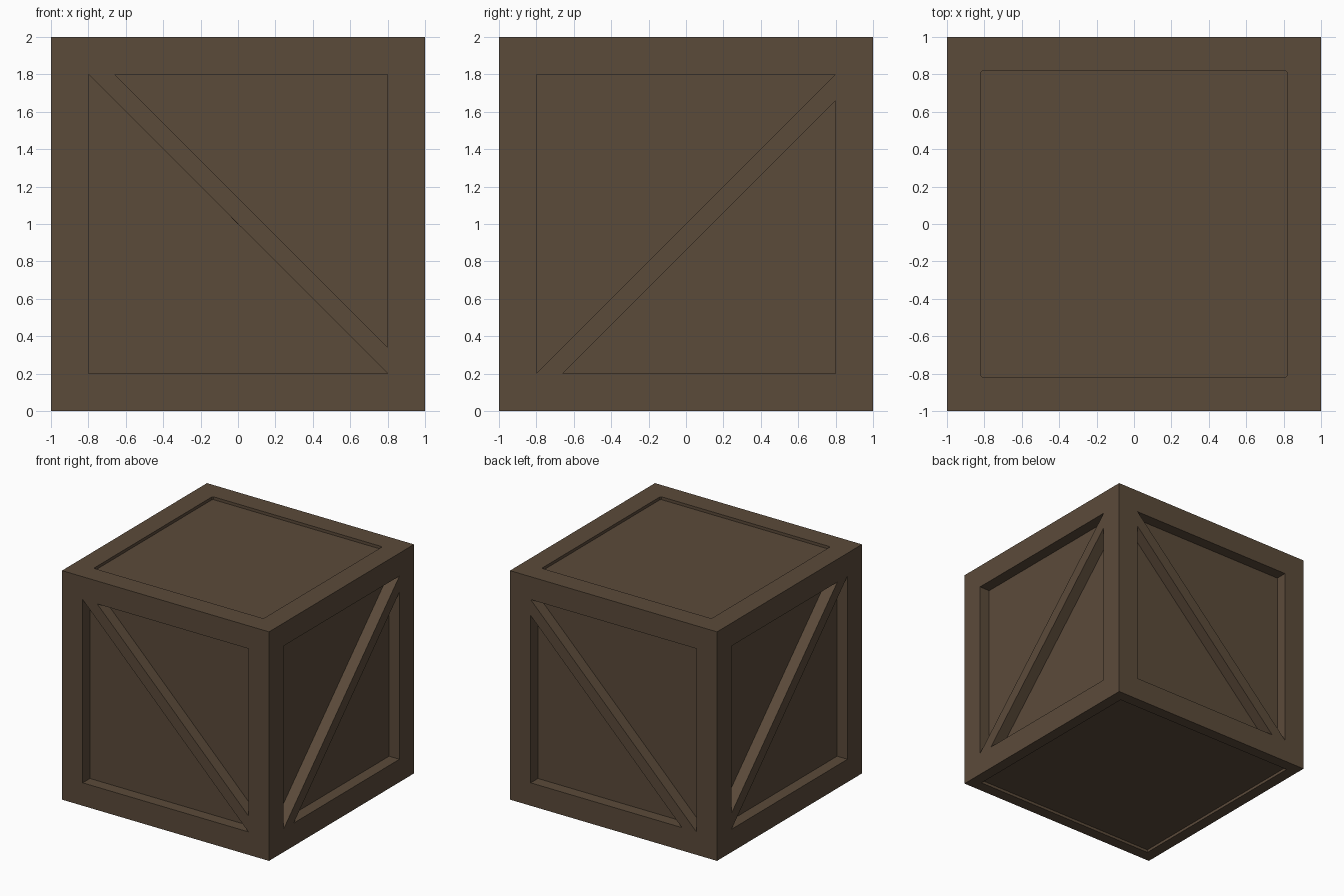
import bpy, bmesh, math
from mathutils import Matrix, Vector

if "Cube" in bpy.data.objects:
    bpy.data.objects.remove(bpy.data.objects["Cube"])

SIDE_DEPTH, CAP_DEPTH = 0.10, 0.025

wood = bpy.data.materials.new("brown wood")
wood.diffuse_color = (0.105, 0.069, 0.042, 1)
wood.use_nodes = True
wood.node_tree.nodes["Principled BSDF"].inputs["Base Color"].default_value = wood.diffuse_color


def prism(bm, pts, z0, z1, mat=Matrix()):
    """Closed prism from a counter-clockwise 2D outline, between two heights."""
    lo = [bm.verts.new(mat @ Vector((x, y, z0))) for x, y in pts]
    hi = [bm.verts.new(mat @ Vector((x, y, z1))) for x, y in pts]
    bm.faces.new(lo[::-1])
    bm.faces.new(hi)
    n = len(pts)
    for i in range(n):
        j = (i + 1) % n
        bm.faces.new((lo[i], lo[j], hi[j], hi[i]))


def finish(bm, name):
    bmesh.ops.recalc_face_normals(bm, faces=bm.faces)
    me = bpy.data.meshes.new(name)
    bm.to_mesh(me)
    bm.free()
    me.materials.append(wood)
    ob = bpy.data.objects.new(name, me)
    bpy.context.collection.objects.link(ob)
    return ob


def square(h, c=0.0):
    """Square outline, optionally with clipped corners."""
    if not c:
        return [(-h, -h), (h, -h), (h, h), (-h, h)]
    k = h - c
    return [(-k, -h), (k, -h), (h, -k), (h, k), (k, h), (-k, h), (-h, k), (-h, -k)]


# Solid crate block
bm = bmesh.new()
prism(bm, square(1), 0, 2)
crate = finish(bm, "crate_body")

# Triangular recesses that leave the frame and a diagonal brace on each side
# (u to the right, v up from the middle of the face)
front = [[(-.8, -.8), (.8, -.8), (-.8, .8)], [(-.66, .8), (.8, -.66), (.8, .8)]]
right = [[(-.8, -.8), (.8, .8), (-.8, .8)], [(-.66, -.8), (.8, -.8), (.8, .66)]]
bm = bmesh.new()
for i in range(4):
    turn = Matrix.Rotation(i * math.pi / 2, 4, 'Z')
    stand = Matrix.Rotation(math.pi / 2, 4, 'X')
    place = Matrix.Translation((0, 0, 1)) @ turn @ stand
    s = 1 if i < 2 else -1          # opposite sides are turned half a turn
    for tri in (right if i % 2 else front):
        prism(bm, [(s * u, s * v) for u, v in tri], 1 - SIDE_DEPTH, 1.2, place)

# Shallow lid recess and base recess
prism(bm, square(.82, .01), 2 - CAP_DEPTH, 2.2)
prism(bm, square(.90), -.2, CAP_DEPTH)
cutter = finish(bm, "recess_cutter")
cutter.hide_render = True

# Cut the recesses and drop the cutter
mod = crate.modifiers.new("recesses", 'BOOLEAN')
mod.operation, mod.solver, mod.object = 'DIFFERENCE', 'EXACT', cutter
bpy.context.view_layer.objects.active = crate
crate.select_set(True)
bpy.ops.object.modifier_apply(modifier=mod.name)
bpy.data.objects.remove(cutter)
